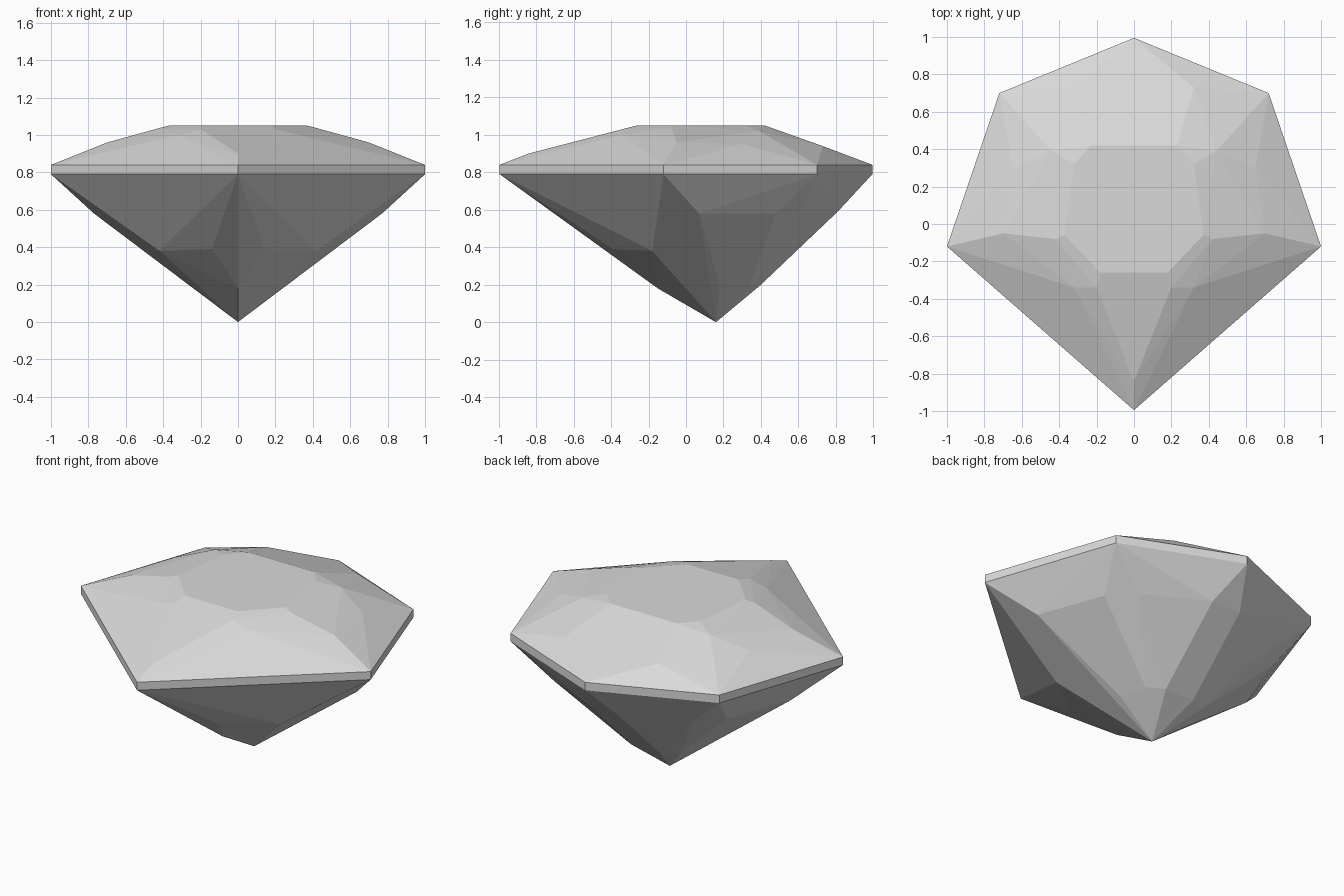
import bpy
import bmesh
import math

cube = bpy.data.objects.get("Cube")
if cube:
    bpy.data.objects.remove(cube, do_unlink=True)

# One pale grey stone material
stone = bpy.data.materials.new("pale_grey_stone")
stone.use_nodes = True
grey = (0.7, 0.7, 0.7, 1)
stone.diffuse_color = grey
stone.node_tree.nodes["Principled BSDF"].inputs["Base Color"].default_value = grey

CULET, LOWER, UPPER, TABLE = 0.0, 0.79, 0.84, 1.05


def mirrored(points):
    """Add the opposite side of every point that is off the centre line."""
    return points + [(-x, y, z) for x, y, z in points if x > 0]


def ring(z):
    outline = [(0, 0.995), (0.72, 0.70), (1, -0.12), (0, -0.995)]
    return mirrored([(x, y, z) for x, y in outline])


def cut_part(name, points, open_levels):
    """Hull of the facet corners, left open where it meets the next part."""
    bm = bmesh.new()
    for p in points:
        bm.verts.new(p)
    result = bmesh.ops.convex_hull(bm, input=bm.verts[:])
    spare = {v for v in result["geom_interior"] + result["geom_unused"]
             if isinstance(v, bmesh.types.BMVert) and v.is_valid}
    bmesh.ops.delete(bm, geom=list(spare), context="VERTS")
    caps = [f for f in bm.faces
            if any(all(abs(v.co.z - z) < 0.001 for v in f.verts) for z in open_levels)]
    bmesh.ops.delete(bm, geom=caps, context="FACES_ONLY")
    # Merge nearly flat neighbours into whole facets
    bmesh.ops.dissolve_limit(bm, angle_limit=math.radians(1.5),
                             verts=bm.verts[:], edges=bm.edges[:])
    mesh = bpy.data.meshes.new(name)
    bm.to_mesh(mesh)
    bm.free()
    mesh.materials.append(stone)
    obj = bpy.data.objects.new(name, mesh)
    bpy.context.collection.objects.link(obj)
    return obj


# Flat table on top and the facet corners between it and the girdle
table = [(x, y, TABLE) for x, y in
         [(0.23, 0.42), (0.32, 0.32), (0.37, -0.06), (0.18, -0.26)]]
crown_corners = [
    (0.32, 0.73, 0.94), (0.44, 0.39, 1.02), (0.65, 0.30, 0.95),
    (0.70, -0.05, 0.96), (0.42, -0.08, 1.037),
    (0.32, -0.34, 1.0), (0.20, -0.34, 1.03), (0, -0.84, 0.90),
]
cut_part("crown", ring(UPPER) + mirrored(table + crown_corners), [UPPER])

# Thin upright band around the widest outline
cut_part("girdle", ring(LOWER) + ring(UPPER), [LOWER, UPPER])

# Lower facets narrowing to the point
front_corners = [
    (0.39, -0.40, 0.58), (0.59, -0.24, 0.58), (0.40, -0.22, 0.44),
    (0.22, -0.35, 0.44), (0.14, -0.39, 0.39), (0.42, -0.18, 0.38),
    (0, -0.15, 0.18),
]
back_corners = [
    (0.77, 0.07, 0.58), (0.62, 0.48, 0.58), (0.48, 0.62, 0.58),
    (0.10, 0.81, 0.59), (0.43, 0.17, 0.33), (0.25, 0.18, 0.19),
    (0.20, 0.34, 0.20), (0.10, 0.40, 0.20),
]
point = [(0, 0.16, CULET)]
cut_part("pavilion", ring(LOWER) + mirrored(front_corners + back_corners) + point, [LOWER])
